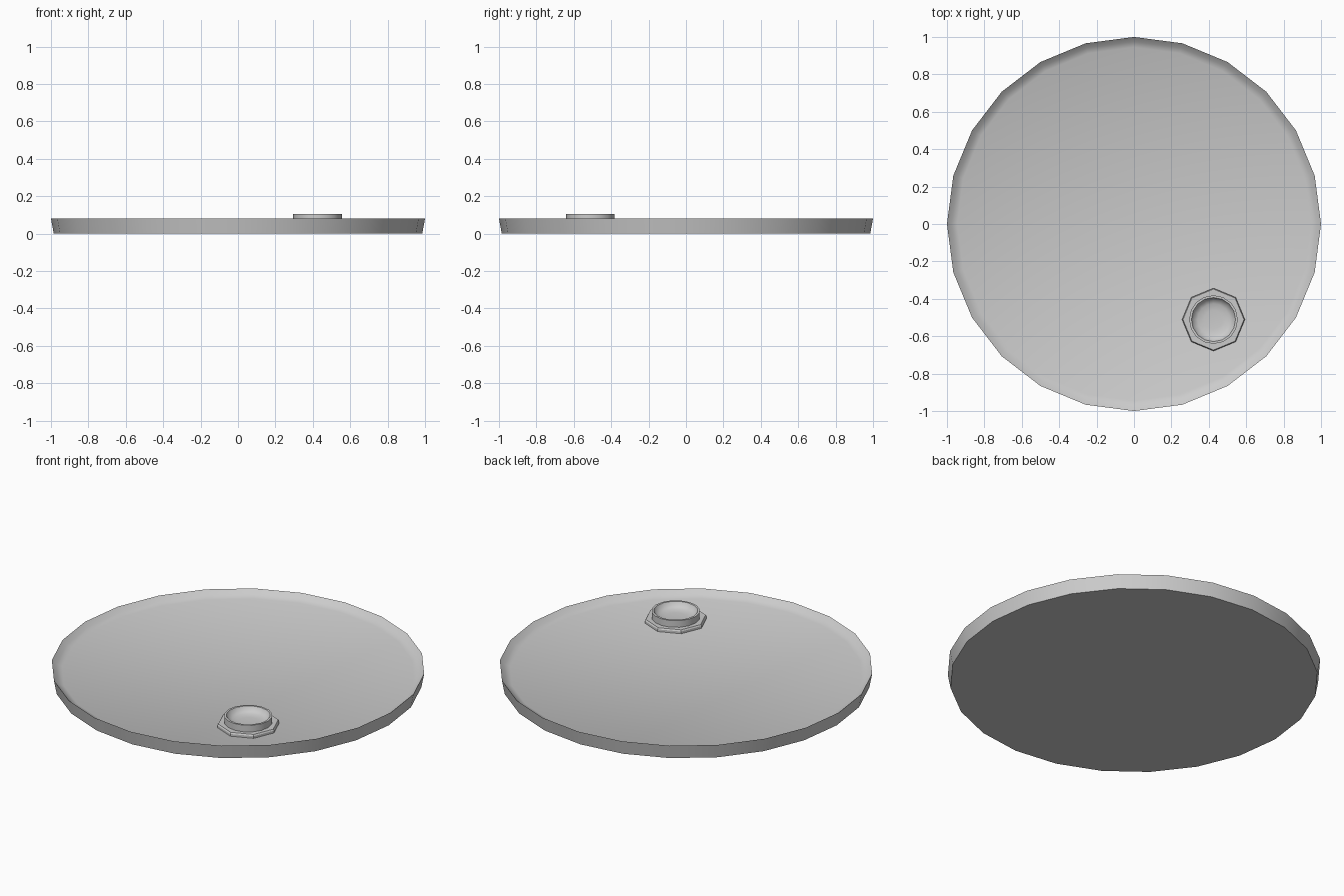
import bpy, bmesh, math

if "Cube" in bpy.data.objects:
    bpy.data.objects.remove(bpy.data.objects["Cube"])


def lathe(name, profile, sides, centre=(0, 0), angle=40):
    """Revolve (radius, z) points around a vertical axis and cap both ends."""
    bm = bmesh.new()
    rings = []
    for r, z in profile:
        rings.append([bm.verts.new((r * math.cos(2 * math.pi * i / sides),
                                    r * math.sin(2 * math.pi * i / sides), z))
                      for i in range(sides)])
    for a, b in zip(rings, rings[1:]):
        for i in range(sides):
            j = (i + 1) % sides
            bm.faces.new((a[i], a[j], b[j], b[i]))
    bm.faces.new(rings[0][::-1])
    bm.faces.new(rings[-1])
    bmesh.ops.recalc_face_normals(bm, faces=bm.faces[:])
    mesh = bpy.data.meshes.new(name)
    bm.to_mesh(mesh)
    bm.free()
    ob = bpy.data.objects.new(name, mesh)
    ob.location = (centre[0], centre[1], 0)
    bpy.context.collection.objects.link(ob)
    bpy.ops.object.select_all(action='DESELECT')
    ob.select_set(True)
    bpy.context.view_layer.objects.active = ob
    bpy.ops.object.shade_smooth_by_angle(angle=math.radians(angle))
    return ob


BUNG = (0.425, -0.511)

# Shallow dished lid with a raised rim
lathe("drum_lid", [(0.985, 0), (1.0, 0.08), (0.975, 0.058), (0.945, 0.045)], 24, angle=50)

# Octagonal flange around the bung
lathe("bung_flange", [(0.168, 0.043), (0.168, 0.058), (0.163, 0.066)], 8, BUNG, angle=20)

# Round bung cap with a hollowed top
lathe("bung_cap", [(0.13, 0.06), (0.13, 0.105), (0.118, 0.105),
                   (0.108, 0.085), (0.085, 0.074), (0.05, 0.07)], 16, BUNG, angle=45)
